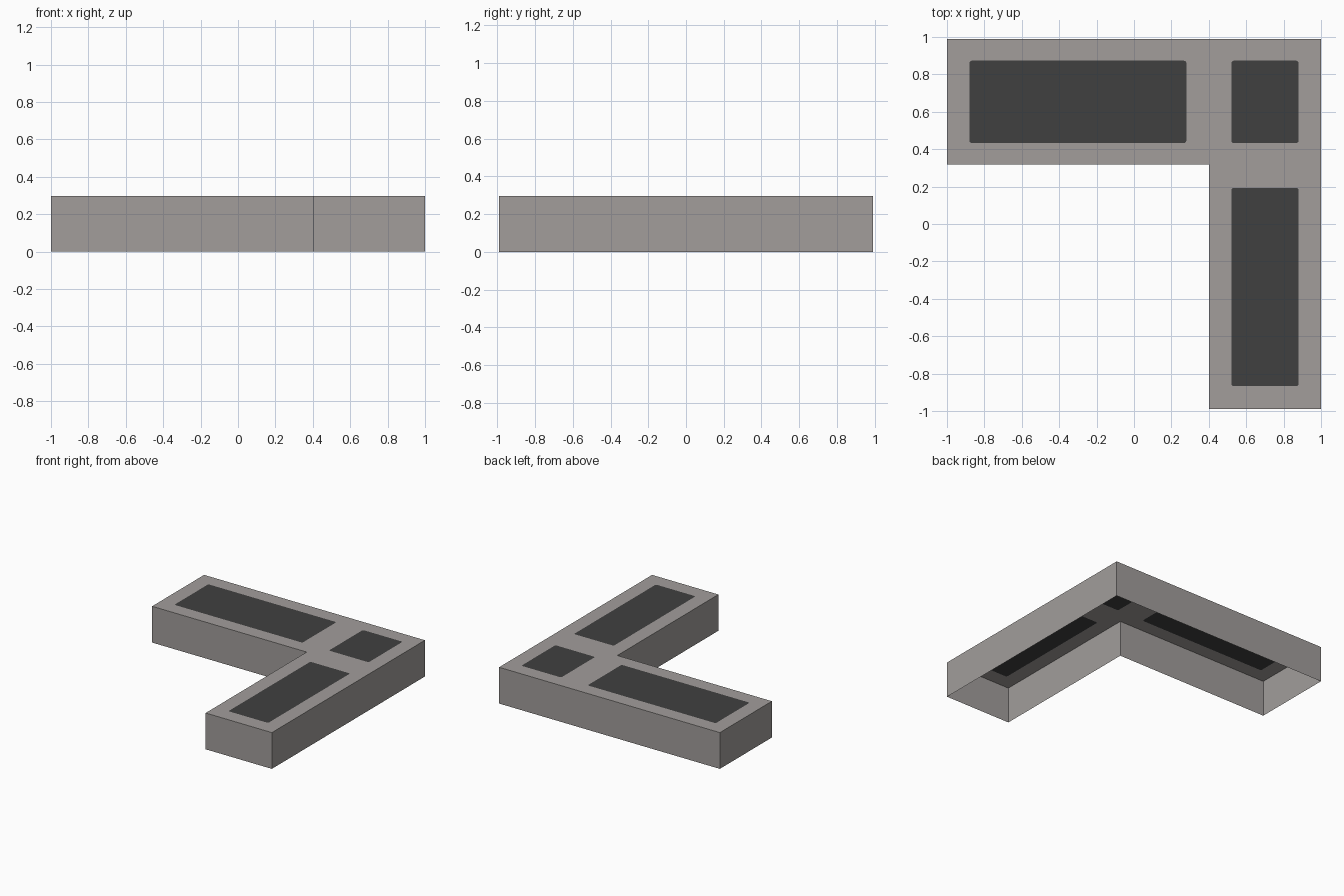
import bpy, bmesh, math

if "Cube" in bpy.data.objects:
    bpy.data.objects.remove(bpy.data.objects["Cube"])

H = 0.297
OUTLINE = [(-1, 0.317), (0.4, 0.317), (0.4, -0.99), (1, -0.99), (1, 0.99), (-1, 0.99)]
PANELS = [(-0.88, 0.28, 0.433, 0.873), (0.52, 0.88, 0.433, 0.873), (0.52, 0.88, -0.867, 0.193)]


def material(name, rgb):
    m = bpy.data.materials.new(name)
    m.diffuse_color = (*rgb, 1)
    m.use_nodes = True
    m.node_tree.nodes["Principled BSDF"].inputs["Base Color"].default_value = m.diffuse_color
    return m


def rounded_rect(x0, x1, y0, y1, r=0.013, n=3):
    pts = []
    corners = [(x1 - r, y1 - r), (x0 + r, y1 - r), (x0 + r, y0 + r), (x1 - r, y0 + r)]
    for q, (cx, cy) in enumerate(corners):
        for i in range(n + 1):
            a = math.pi / 2 * (q + i / n)
            pts.append((cx + r * math.cos(a), cy + r * math.sin(a)))
    return pts


bm = bmesh.new()


def ring(pts, z):
    return [bm.verts.new((x, y, z)) for x, y in pts]


def loop_edges(vs):
    return [bm.edges.new((vs[i - 1], vs[i])) for i in range(len(vs))]


# Roof deck: L outline with panel-shaped openings
top = ring(OUTLINE, H)
holes = [ring(rounded_rect(*p), H) for p in PANELS]
edges = [e for loop in [top] + holes for e in loop_edges(loop)]
bmesh.ops.triangle_fill(bm, use_beauty=True, use_dissolve=False, edges=edges)


# Drop any fill inside a panel, then close each opening with one dark face
def in_panel(f):
    c = f.calc_center_median()
    return any(a < c.x < b and d < c.y < e for a, b, d, e in PANELS)


bmesh.ops.delete(bm, geom=[f for f in bm.faces if in_panel(f)], context='FACES_ONLY')
for h in holes:
    bm.faces.new(h).material_index = 1
bm.normal_update()
for f in bm.faces:
    if f.normal.z < 0:
        f.normal_flip()

# Outer walls, underside left open
low = ring(OUTLINE, 0)
for i in range(len(top)):
    bm.faces.new((low[i - 1], low[i], top[i], top[i - 1]))

mesh = bpy.data.meshes.new("corner_building_shell")
bm.to_mesh(mesh)
bm.free()
mesh.materials.append(material("warm grey", (0.36, 0.34, 0.33)))
mesh.materials.append(material("charcoal", (0.051, 0.051, 0.051)))
obj = bpy.data.objects.new("corner_building_shell", mesh)
bpy.context.collection.objects.link(obj)
